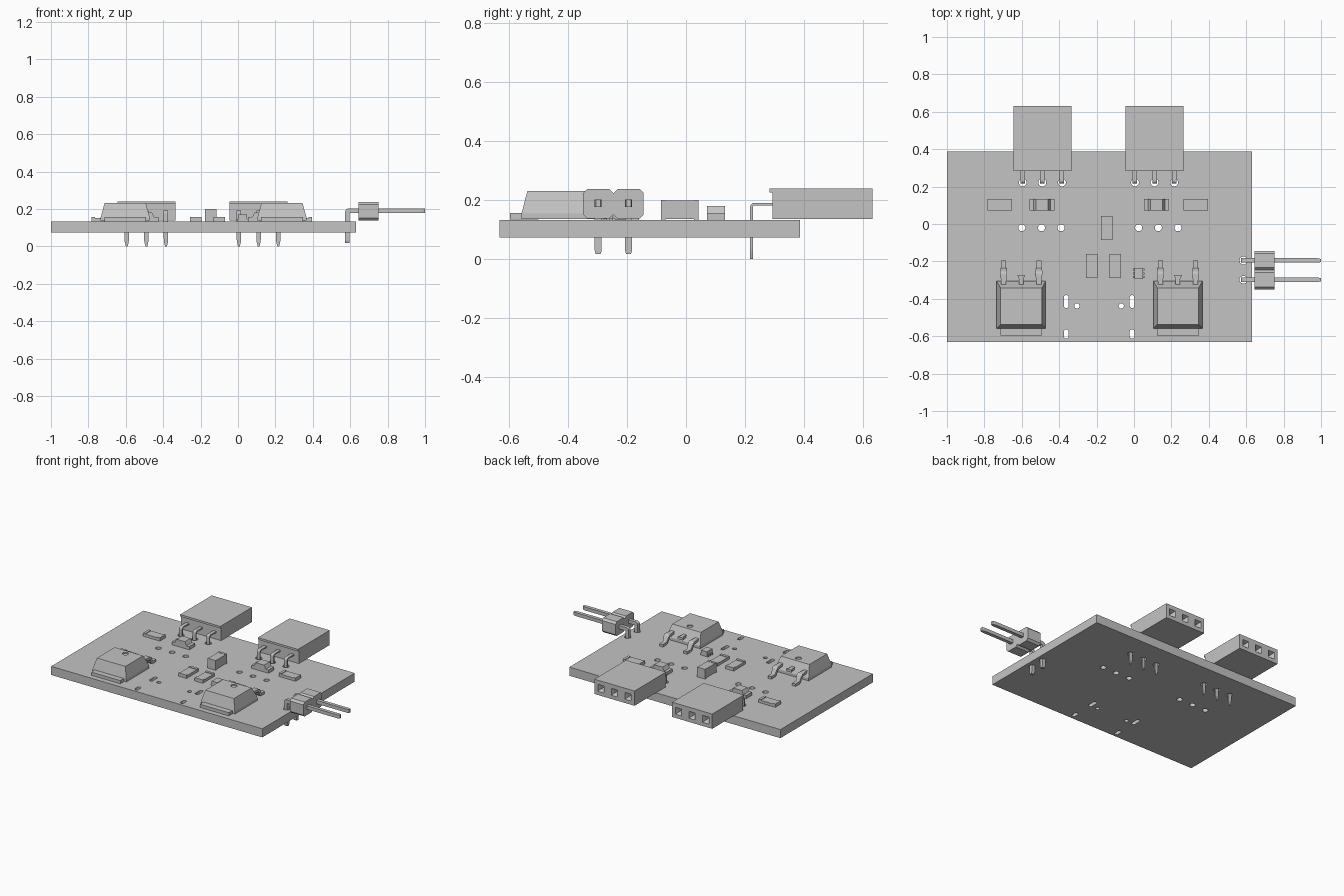
import bpy, bmesh, math
from mathutils import Vector

cube = bpy.data.objects.get("Cube")
if cube:
    bpy.data.objects.remove(cube, do_unlink=True)

GREY = (0.55, 0.55, 0.55, 1)
grey = bpy.data.materials.new("plain grey")
grey.use_nodes = True
grey.diffuse_color = GREY
grey.node_tree.nodes["Principled BSDF"].inputs["Base Color"].default_value = GREY

BOARD_TOP = 0.133


# Shape helpers: each solid is a list of rings that are bridged and capped
def rect(x0, x1, y0, y1, z):
    return [(x0, y0, z), (x1, y0, z), (x1, y1, z), (x0, y1, z)]


def box(x0, x1, y0, y1, z0, z1):
    return [rect(x0, x1, y0, y1, z0), rect(x0, x1, y0, y1, z1)]


def extrude_x(profile, x0, x1):
    return [[(x, y, z) for y, z in profile] for x in (x0, x1)]


def slot(x, y, r, half=0.0):
    """Upright through-cutter: a circle, stretched along y into a slot."""
    ring = []
    for i in range(16):
        a = math.tau * (i + 0.5) / 16
        ring.append((x + r * math.cos(a), y + r * math.sin(a) + math.copysign(half, math.sin(a))))
    return [[(px, py, z) for px, py in ring] for z in (0.03, 0.18)]


def strip(points, thick, across, along_x=False, r=0.012):
    """Bent strip through (u, z, width) points with rounded corners."""
    pts = [Vector(p) for p in points]
    path = [pts[0]]
    for a, b, c in zip(pts, pts[1:], pts[2:]):
        p, q = b + (a - b).normalized() * r, b + (c - b).normalized() * r
        for i in range(5):
            t = i / 4
            path.append(p * (1 - t) ** 2 + b * 2 * t * (1 - t) + q * t * t)
    path.append(pts[-1])
    rings = []
    for i, p in enumerate(path):
        d = (path[min(i + 1, len(path) - 1)] - path[max(i - 1, 0)]).to_2d().normalized()
        n = Vector((-d.y, d.x)) * thick / 2
        ring = []
        for s, w in ((-1, -1), (-1, 1), (1, 1), (1, -1)):
            u, v, side = p.x + s * n.x, p.y + s * n.y, across + w * p.z / 2
            ring.append((u, side, v) if along_x else (side, u, v))
        rings.append(ring)
    return rings


def make(name, solids, offset=(0, 0, 0)):
    bm = bmesh.new()
    for rings in solids:
        loops = [[bm.verts.new(p) for p in ring] for ring in rings]
        n = len(loops[0])
        for a, b in zip(loops, loops[1:]):
            for i in range(n):
                j = (i + 1) % n
                bm.faces.new((a[i], a[j], b[j], b[i]))
        bm.faces.new(loops[0][::-1])
        bm.faces.new(loops[-1])
    bmesh.ops.recalc_face_normals(bm, faces=bm.faces)
    mesh = bpy.data.meshes.new(name)
    bm.to_mesh(mesh)
    bm.free()
    mesh.materials.append(grey)
    obj = bpy.data.objects.new(name, mesh)
    obj.location = offset
    bpy.context.collection.objects.link(obj)
    return obj


def cut(obj, solids):
    cutter = make(obj.name + "_cutter", solids, obj.location)
    cutter.hide_render = True
    mod = obj.modifiers.new("cut", "BOOLEAN")
    mod.operation, mod.solver, mod.object = "DIFFERENCE", "EXACT", cutter
    bpy.context.view_layer.objects.active = obj
    bpy.ops.object.modifier_apply(modifier=mod.name)
    bpy.data.objects.remove(cutter, do_unlink=True)


PITCH = 0.105
SOCKETS = {"right": -0.49, "left": 0.11}
PINS_Y = (-0.195, -0.298)

# Circuit board with drilled holes and slots
board = make("circuit_board", [box(-1, 0.63, -0.632, 0.387, 0.073, BOARD_TOP)])
holes = [slot(0.585, y, 0.021) for y in PINS_Y]
for k in (-1, 0, 1):
    holes += [slot(x + k * PITCH, 0.222, 0.021) for x in SOCKETS.values()]
    holes += [slot(x + k * PITCH, -0.02, 0.019) for x in (-0.495, 0.13)]
for x, inner in ((-0.362, -0.305), (-0.01, -0.068)):
    holes += [slot(x, -0.415, 0.013, 0.022), slot(x, -0.588, 0.013, 0.012),
              slot(inner, -0.438, 0.014)]
cut(board, holes)

# Right-angle sockets with square openings and bent pins
for side, x in SOCKETS.items():
    at = (x, 0, 0)
    profile = [(0.293, 0.137), (0.632, 0.137), (0.632, 0.24), (0.283, 0.24),
               (0.283, 0.226), (0.293, 0.226)]
    housing = make(side + "_socket_housing", [extrude_x(profile, -0.155, 0.155)], at)
    openings, pins = [], []
    for k in (-1, 0, 1):
        c = k * PITCH
        openings.append([[(c + sx * h, y, 0.187 + sz * h)
                          for sx, sz in ((-1, -1), (1, -1), (1, 1), (-1, 1))]
                         for y, h in ((0.64, 0.027), (0.612, 0.016), (0.42, 0.016))])
        pins.append(strip([(0.3, 0.187, 0.024), (0.222, 0.187, 0.024),
                           (0.222, 0.03, 0.024), (0.222, 0, 0.01)], 0.009, c))
    cut(housing, openings)
    make(side + "_socket_pins", pins, at)

# Right-angle pin header
blocks, pins = [], []
for y in PINS_Y:
    h, v, c = 0.0515, 0.05, 0.014
    profile = [(-h + c, -v), (h - c, -v), (h, -v + c), (h, v - c),
               (h - c, v), (-h + c, v), (-h, v - c), (-h, -v + c)]
    blocks.append(extrude_x([(y + a, 0.188 + b) for a, b in profile], 0.645, 0.75))
    pins.append(strip([(1, 0.19, 0.016), (0.985, 0.19, 0.024), (0.585, 0.19, 0.024),
                       (0.585, 0.03, 0.024), (0.585, 0.017, 0.016)],
                      0.024, y, along_x=True, r=0.006))
make("header_blocks", blocks)
make("header_pins", pins)

# Power transistors: tapered body, rear leads and front tab
for side, x in (("right", -0.603), ("left", 0.235)):
    at = (x, 0, 0)
    body = make(side + "_transistor_body", [[
        rect(-0.131, 0.131, -0.558, -0.305, 0.137),
        rect(-0.131, 0.131, -0.558, -0.305, 0.155),
        rect(-0.11, 0.11, -0.538, -0.342, 0.232)]], at)
    dimple = [[(px, py, z) for px, py, _ in slot(0, -0.38, 0.02)[0]] for z in (0.224, 0.25)]
    cut(body, [dimple])
    make(side + "_transistor_tab", [box(-0.112, 0.112, -0.597, -0.5, 0.134, 0.156)], at)
    leads = [strip([(-0.33, 0.186, 0.026), (-0.3, 0.186, 0.028), (-0.262, 0.186, 0.04),
                    (-0.24, 0.143, 0.027), (-0.195, 0.143, 0.027)], 0.018, c, r=0.01)
             for c in (-0.094, 0.094)]
    leads.append([[(sx * w, y, z) for sx, z in ((-1, 0.177), (1, 0.177), (1, 0.195), (-1, 0.195))]
                  for y, w in ((-0.33, 0.012), (-0.295, 0.012), (-0.273, 0.021))])
    make(side + "_transistor_leads", leads, at)


# Flat chip resistors: body with slightly raised end caps
def resistor(name, x, y, upright):
    solids = [(0.047, 0.03, 0.153)]
    parts = [(-0.048, 0.048, 0.152), (-0.065, -0.047, 0.156), (0.047, 0.065, 0.156)]
    solids = []
    for a, b, top in parts:
        if upright:
            solids.append(box(-0.031, 0.031, a, b, BOARD_TOP, top))
        else:
            solids.append(box(a, b, -0.031, 0.031, BOARD_TOP, top))
    make(name, solids, (x, y, 0))


resistor("outer_right_resistor", -0.718, 0.102, False)
resistor("outer_left_resistor", 0.33, 0.102, False)
resistor("middle_right_resistor", -0.225, -0.225, True)
resistor("middle_left_resistor", -0.1, -0.225, True)

# Indicator lamps: base plate with a tapered lens
for side, x in (("right", -0.492), ("left", 0.12)):
    at = (x, 0.102, 0)
    make(side + "_lamp_base", [box(-0.066, 0.066, -0.031, 0.031, BOARD_TOP, 0.156)], at)
    make(side + "_lamp_lens", [[rect(-0.045, 0.045, -0.031, 0.031, 0.156),
                                rect(-0.032, 0.032, -0.031, 0.031, 0.181)]], at)

# Tall capacitor with end caps
make("capacitor", [box(-0.175, -0.115, -0.07, 0.027, BOARD_TOP + 0.003, 0.199),
                   box(-0.176, -0.114, -0.085, -0.07, BOARD_TOP, 0.201),
                   box(-0.176, -0.114, 0.027, 0.042, BOARD_TOP, 0.201)])

# Small six-legged chip
make("small_chip_body", [box(-0.022, 0.022, -0.03, 0.03, 0.137, 0.17)], (0.025, -0.264, 0))
make("small_chip_legs", [box(-0.03, 0.03, c - 0.005, c + 0.005, BOARD_TOP, 0.145)
                         for c in (-0.02, 0, 0.02)], (0.025, -0.264, 0))
